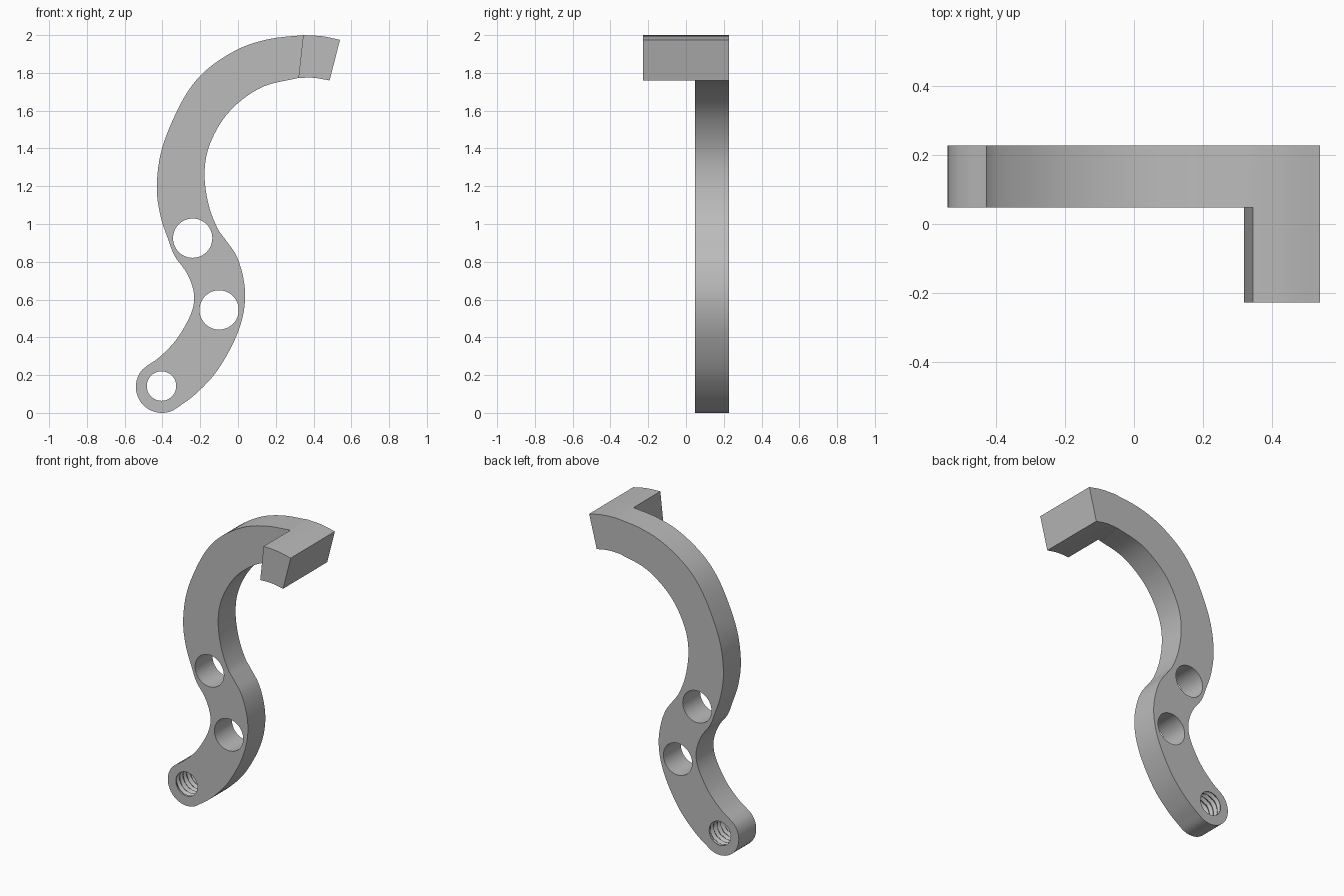
import bpy, bmesh, math
from mathutils import Vector

cube = bpy.data.objects.get("Cube")
if cube:
    bpy.data.objects.remove(cube, do_unlink=True)

FRONT, BACK, TIP = 0.048, 0.228, -0.228

steel = bpy.data.materials.new("plain grey")
steel.use_nodes = True
GREY = (0.5, 0.5, 0.5, 1)
steel.diffuse_color = GREY
steel.node_tree.nodes["Principled BSDF"].inputs["Base Color"].default_value = GREY


def make_object(name, bm):
    bmesh.ops.recalc_face_normals(bm, faces=bm.faces)
    mesh = bpy.data.meshes.new(name)
    bm.to_mesh(mesh)
    bm.free()
    mesh.materials.append(steel)
    obj = bpy.data.objects.new(name, mesh)
    bpy.context.collection.objects.link(obj)
    return obj


def smooth_path(points, steps=5):
    """Catmull-Rom curve through the points."""
    p = [Vector(q) for q in points]
    p = [2 * p[0] - p[1]] + p + [2 * p[-1] - p[-2]]
    out = []
    for a, b, c, d in zip(p, p[1:], p[2:], p[3:]):
        for i in range(steps):
            t = i / steps
            out.append(b + (c - a) * t / 2 + (2 * a - 5 * b + 4 * c - d) * t * t / 2
                       + (3 * b - a - 3 * c + d) * t ** 3 / 2)
    return out + [p[-2]]


def arc(cx, cz, r, start, end, n):
    angles = [math.radians(start + (end - start) * i / n) for i in range(n + 1)]
    return [Vector((cx + r * math.cos(a), cz + r * math.sin(a))) for a in angles]


def plate(name, outline, y0, y1):
    """Extrude an x-z outline along y."""
    bm = bmesh.new()
    face = bm.faces.new([bm.verts.new((x, y0, z)) for x, z in outline])
    ext = bmesh.ops.extrude_face_region(bm, geom=[face])["geom"]
    moved = [v for v in ext if isinstance(v, bmesh.types.BMVert)]
    bmesh.ops.translate(bm, verts=moved, vec=(0, y1 - y0, 0))
    return make_object(name, bm)


def thread_cutter(cx, cz, r, depth, pitch, n=40):
    """Round plug with a helical ridge, used to cut a tapped hole."""
    bm = bmesh.new()
    step = pitch / 6
    rows = int((BACK - FRONT + 0.04) / step) + 1
    rings = []
    for j in range(rows + 1):
        y = FRONT - 0.02 + j * step
        inside = FRONT + 0.008 < y < BACK - 0.008
        ring = []
        for i in range(n):
            phase = (y / pitch - i / n) % 1
            rad = r + (depth * (1 - abs(2 * phase - 1)) if inside else 0)
            a = math.tau * i / n
            ring.append(bm.verts.new((cx + rad * math.cos(a), y, cz + rad * math.sin(a))))
        rings.append(ring)
    for lo, hi in zip(rings, rings[1:]):
        for i in range(n):
            k = (i + 1) % n
            bm.faces.new((lo[i], lo[k], hi[k]))
            bm.faces.new((lo[i], hi[k], hi[i]))
    bm.faces.new(rings[0])
    bm.faces.new(rings[-1])
    return make_object("thread_cutter", bm)


def combine(target, other, operation):
    other.hide_render = True
    mod = target.modifiers.new(operation.lower(), "BOOLEAN")
    mod.operation, mod.solver, mod.object = operation, "EXACT", other
    bpy.context.view_layer.objects.active = target
    bpy.ops.object.modifier_apply(modifier=mod.name)
    bpy.data.objects.remove(other, do_unlink=True)


# S-shaped arm: outer edge, rounded foot, inner edge
outer = smooth_path([(.345, 2), (.17, 1.98), (.01, 1.93), (-.15, 1.83), (-.26, 1.71),
                     (-.35, 1.54), (-.41, 1.37), (-.43, 1.19), (-.41, 1.04), (-.37, .92),
                     (-.335, .83), (-.28, .755), (-.245, .68), (-.232, .6), (-.255, .51),
                     (-.325, .39), (-.41, .3), (-.48, .25)])
foot = arc(-.403, .138, .138, 132, 303, 24)
inner = smooth_path([(-.325, .025), (-.23, .095), (-.12, .21), (-.03, .36), (.02, .49),
                     (.038, .615), (.025, .73), (-.01, .835), (-.065, .915), (-.11, .98),
                     (-.155, 1.1), (-.177, 1.25), (-.16, 1.39), (-.095, 1.53), (0, 1.64),
                     (.14, 1.73), (.32, 1.773)])
arm = plate("curved_arm", outer + foot[1:-1] + inner, FRONT, BACK)

# Block at the upper end that reaches forward
top = smooth_path([(.345, 2), (.445, 1.994), (.54, 1.975)])
under = smooth_path([(.485, 1.76), (.4, 1.774), (.32, 1.773)])
combine(arm, plate("end_block", top + under, TIP, BACK), "UNION")

# Two plain holes and one tapped hole
for cx, cz in ((-.24, .925), (-.1, .545)):
    cutter = plate("hole_cutter", arc(cx, cz, .104, 0, 360, 48)[:-1], FRONT - .02, BACK + .02)
    combine(arm, cutter, "DIFFERENCE")
combine(arm, thread_cutter(-.405, .142, .078, .016, .036), "DIFFERENCE")

# Smooth curved walls, crisp rims
bpy.ops.object.select_all(action="DESELECT")
arm.select_set(True)
bpy.context.view_layer.objects.active = arm
bpy.ops.object.shade_smooth_by_angle(angle=math.radians(30))
